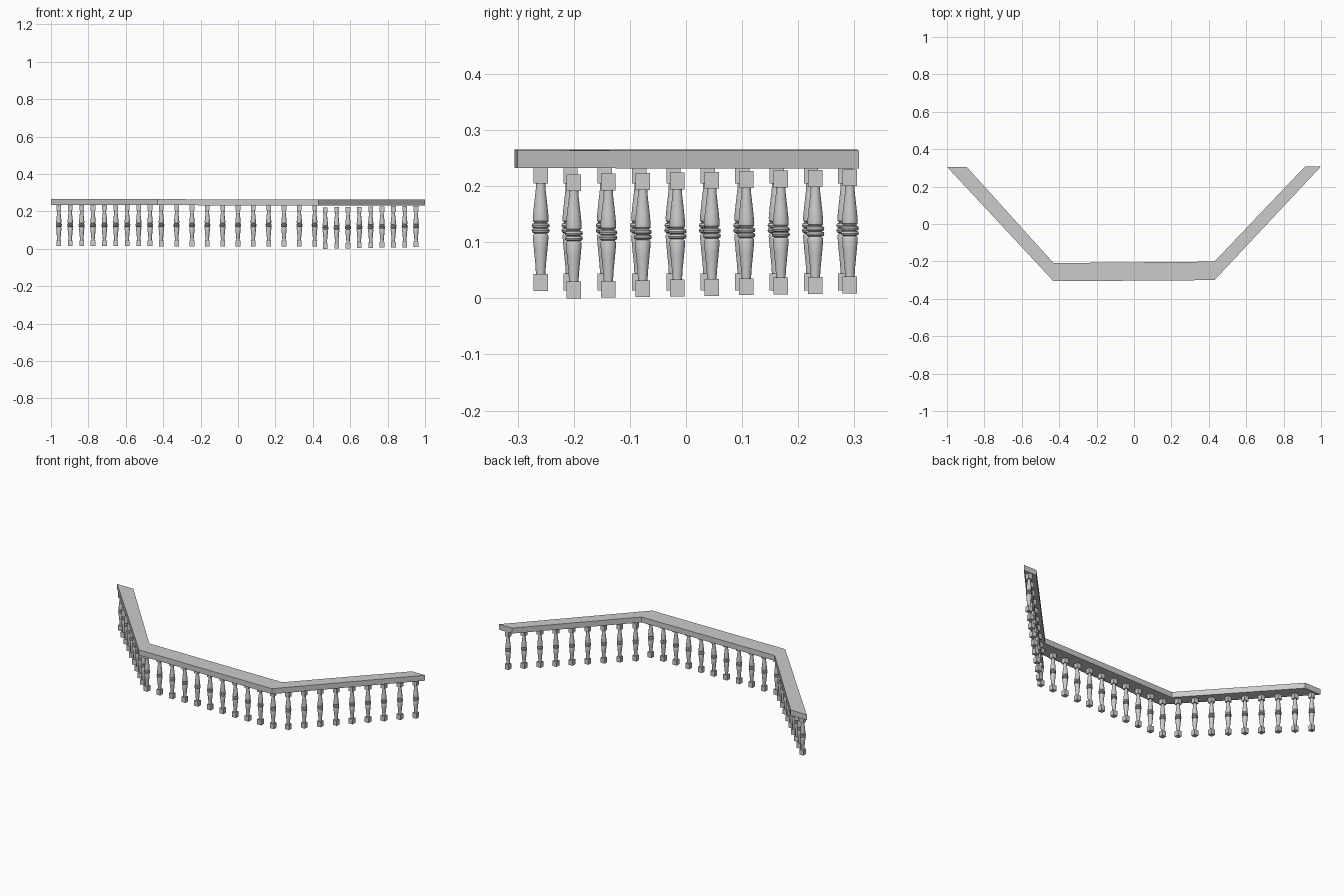
import bpy, bmesh
from math import cos, sin, pi

if "Cube" in bpy.data.objects:
    bpy.data.objects.remove(bpy.data.objects["Cube"])

CUBE_W = 0.0255
SIDES = 14
# turned profile: (radius, height above baluster base)
PROFILE = [(0.0085, 0.026), (0.0095, 0.045), (0.0125, 0.075), (0.0145, 0.097), (0.0135, 0.100),
           (0.0115, 0.102), (0.0155, 0.104), (0.0165, 0.107), (0.0155, 0.110), (0.0115, 0.1115),
           (0.0155, 0.113), (0.0165, 0.116), (0.0155, 0.119), (0.0115, 0.121),
           (0.0140, 0.124), (0.0145, 0.130), (0.0125, 0.150), (0.0090, 0.180), (0.0085, 0.195)]


def finish(bm, name):
    bmesh.ops.recalc_face_normals(bm, faces=bm.faces)
    mesh = bpy.data.meshes.new(name)
    bm.to_mesh(mesh)
    bm.free()
    return mesh


def add_block(bm, z0, z1):
    geo = bmesh.ops.create_cube(bm, size=1)
    bmesh.ops.scale(bm, vec=(CUBE_W, CUBE_W, z1 - z0), verts=geo["verts"])
    bmesh.ops.translate(bm, vec=(0, 0, (z0 + z1) / 2), verts=geo["verts"])


# baluster mesh: square foot, turned shaft, square head
bm = bmesh.new()
add_block(bm, 0, 0.030)
add_block(bm, 0.191, 0.221)
rings = [[bm.verts.new((r * cos(2 * pi * i / SIDES), r * sin(2 * pi * i / SIDES), z))
          for i in range(SIDES)] for r, z in PROFILE]
for a, b in zip(rings, rings[1:]):
    for i in range(SIDES):
        j = (i + 1) % SIDES
        f = bm.faces.new((a[i], a[j], b[j], b[i]))
        f.smooth = True
bm.faces.new(rings[0][::-1])
bm.faces.new(rings[-1])
baluster_mesh = finish(bm, "baluster")
# keep the block and rim edges crisp
bm = bmesh.new()
bm.from_mesh(baluster_mesh)
for e in bm.edges:
    if len(e.link_faces) == 2 and e.calc_face_angle() > 0.6:
        e.smooth = False
bm.to_mesh(baluster_mesh)
bm.free()


def baluster_row(name, start, end, count):
    for i in range(count):
        t = i / (count - 1)
        ob = bpy.data.objects.new(f"{name}_{i + 1}", baluster_mesh)
        ob.location = [s + (e - s) * t for s, e in zip(start, end)]
        bpy.context.collection.objects.link(ob)


# three runs of balusters
baluster_row("left_baluster", (-0.958, 0.284, 0.014), (-0.470, -0.206, 0.014), 9)
baluster_row("middle_baluster", (-0.410, -0.259, 0.0135), (0.410, -0.259, 0.0135), 11)
baluster_row("right_baluster", (0.467, -0.200, 0.000), (0.952, 0.292, 0.009), 9)

# handrail: mitred cross-sections (outer xy, inner xy, top z)
SECTIONS = [((-1.0, 0.306), (-0.895, 0.306), 0.2655), ((-0.43, -0.306), (-0.43, -0.209), 0.2650),
            ((0.43, -0.300), (0.43, -0.201), 0.2640), ((1.0, 0.308), (0.915, 0.308), 0.2635)]
RAIL_H = 0.032
bm = bmesh.new()
loops = []
for o, n, z in SECTIONS:
    loops.append([bm.verts.new((*o, z)), bm.verts.new((*n, z)),
                  bm.verts.new((*n, z - RAIL_H)), bm.verts.new((*o, z - RAIL_H))])
for a, b in zip(loops, loops[1:]):
    for i in range(4):
        j = (i + 1) % 4
        bm.faces.new((a[i], a[j], b[j], b[i]))
bm.faces.new(loops[0])
bm.faces.new(loops[-1][::-1])
rail = bpy.data.objects.new("handrail", finish(bm, "handrail"))
bpy.context.collection.objects.link(rail)
